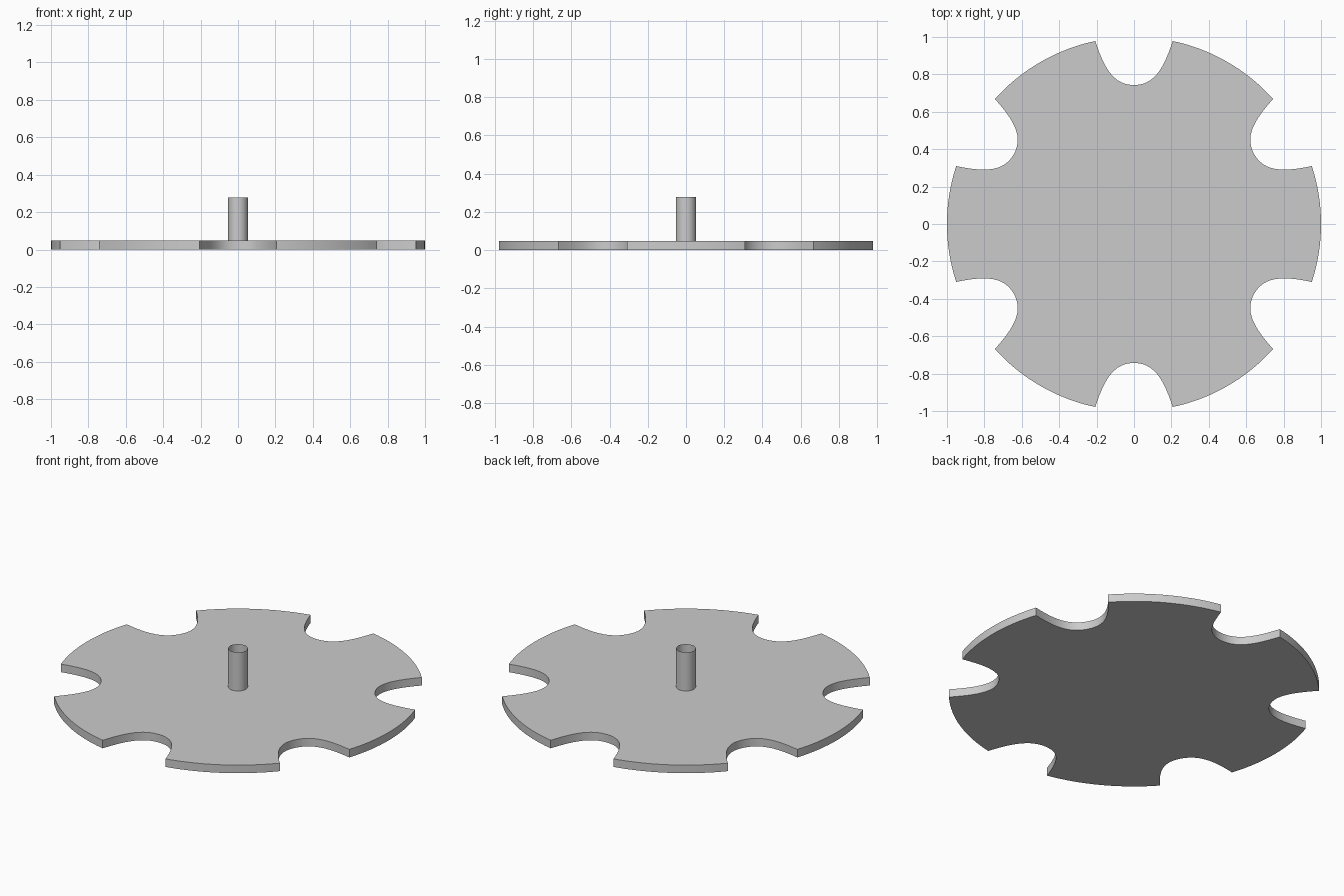
import bpy, bmesh, math
from mathutils import Vector
from mathutils.geometry import interpolate_bezier

cube = bpy.data.objects.get("Cube")
if cube:
    bpy.data.objects.remove(cube, do_unlink=True)

NOTCHES = 6
THICKNESS = 0.048
PIN_RADIUS, PIN_TOP = 0.053, 0.278

grey = bpy.data.materials.new("plain grey")
grey.use_nodes = True
colour = (0.6, 0.6, 0.6, 1)
grey.diffuse_color = colour
grey.node_tree.nodes["Principled BSDF"].inputs["Base Color"].default_value = colour


def finish(bm, name):
    bmesh.ops.recalc_face_normals(bm, faces=bm.faces)
    mesh = bpy.data.meshes.new(name)
    bm.to_mesh(mesh)
    bm.free()
    mesh.materials.append(grey)
    obj = bpy.data.objects.new(name, mesh)
    bpy.context.collection.objects.link(obj)
    bpy.ops.object.select_all(action="DESELECT")
    obj.select_set(True)
    bpy.context.view_layer.objects.active = obj
    bpy.ops.object.shade_smooth_by_angle(angle=math.radians(30))
    return obj


def turned(radial, across, angle):
    c, s = math.cos(angle), math.sin(angle)
    return Vector((radial * c - across * s, radial * s + across * c, 0))


# Half of one notch, from its floor out to the rim: (radial, sideways)
half = interpolate_bezier(Vector((0.743, 0)), Vector((0.743, 0.11)),
                          Vector((0.835, 0.16)), Vector((0.978, 0.207)), 14)
notch = [(p.x, -p.y) for p in reversed(half)] + [(p.x, p.y) for p in half[1:]]
corner = math.atan2(0.207, 0.978)
step = math.tau / NOTCHES

# Notched disc outline: each notch followed by the rim arc to the next one
outline = []
for k in range(NOTCHES):
    middle = (k + 0.5) * step
    outline += [turned(r, w, middle) for r, w in notch]
    for i in range(1, 16):
        outline.append(turned(1, 0, middle + corner + (step - 2 * corner) * i / 16))

bm = bmesh.new()
face = bm.faces.new([bm.verts.new(p) for p in outline])
extruded = bmesh.ops.extrude_face_region(bm, geom=[face], use_keep_orig=True)
top = [v for v in extruded["geom"] if isinstance(v, bmesh.types.BMVert)]
bmesh.ops.translate(bm, verts=top, vec=(0, 0, THICKNESS))
finish(bm, "notched_disc")

# Open-topped centre pin
bm = bmesh.new()
bmesh.ops.create_cone(bm, cap_ends=False, segments=32, radius1=PIN_RADIUS,
                      radius2=PIN_RADIUS, depth=PIN_TOP - THICKNESS)
bmesh.ops.translate(bm, verts=bm.verts, vec=(0, 0, (PIN_TOP + THICKNESS) / 2))
finish(bm, "centre_pin")
